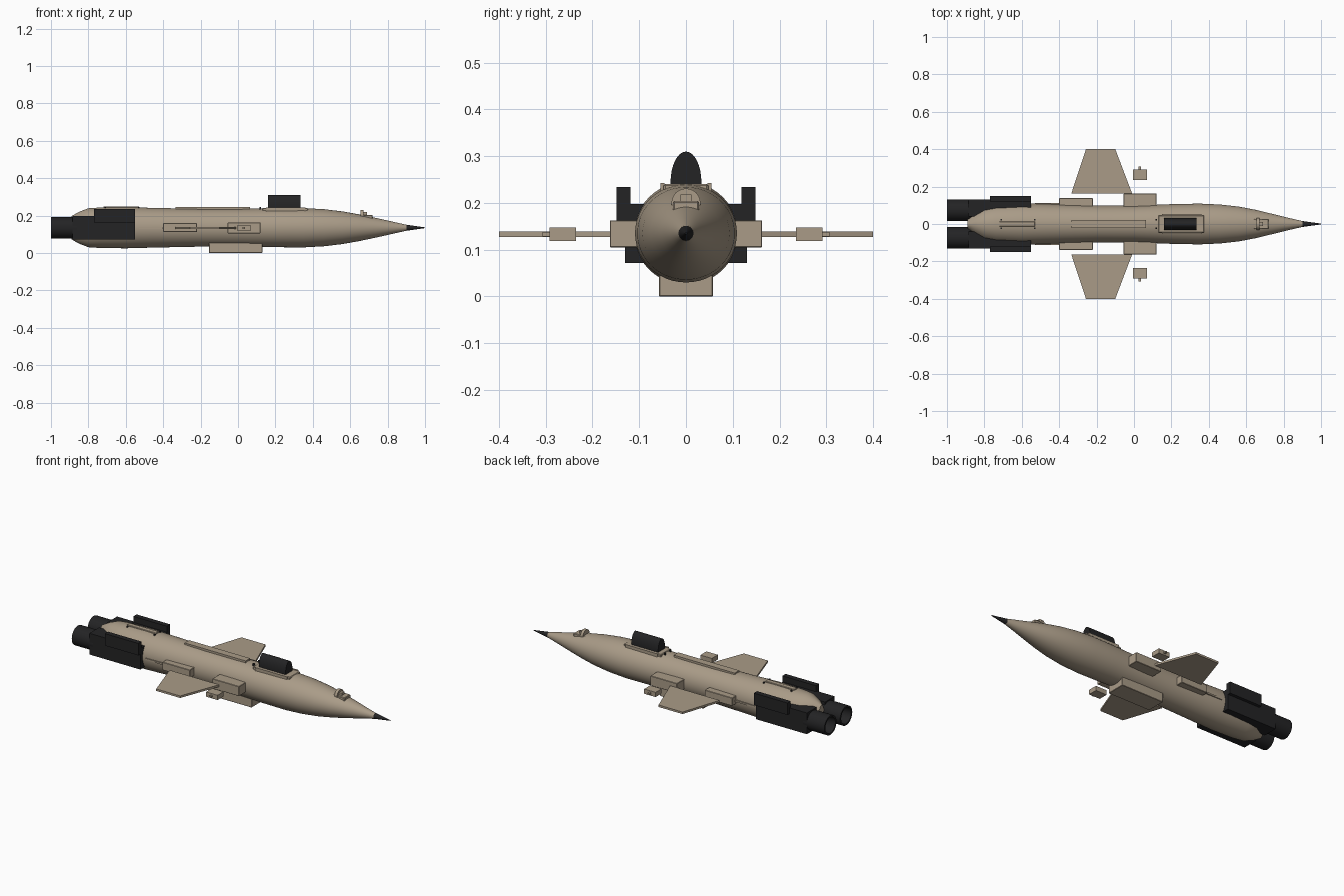
import bpy, bmesh, math
from mathutils import Vector

cube = bpy.data.objects.get("Cube")
if cube:
    bpy.data.objects.remove(cube, do_unlink=True)

AXIS = 0.135  # height of the body centreline


def material(name, rgb):
    m = bpy.data.materials.new(name)
    m.use_nodes = True
    m.diffuse_color = (*rgb, 1)
    node = next(n for n in m.node_tree.nodes if n.type == 'BSDF_PRINCIPLED')
    node.inputs["Base Color"].default_value = (*rgb, 1)
    node.inputs["Roughness"].default_value = 0.7
    return m


TAN = material("sand tan", (0.40, 0.33, 0.245))
BLACK = material("soot black", (0.017, 0.017, 0.018))


def finish(name, bm, mat, smooth=False):
    bmesh.ops.recalc_face_normals(bm, faces=bm.faces)
    mesh = bpy.data.meshes.new(name)
    bm.to_mesh(mesh)
    bm.free()
    mesh.materials.append(mat)
    ob = bpy.data.objects.new(name, mesh)
    bpy.context.collection.objects.link(ob)
    if smooth:
        bpy.ops.object.select_all(action='DESELECT')
        ob.select_set(True)
        bpy.context.view_layer.objects.active = ob
        bpy.ops.object.shade_smooth_by_angle(angle=math.radians(35))
    return ob


def loft(name, sections, mat, y=0, z=AXIS, sides=48):
    """Skin elliptical rings (x, half width, half height) along x."""
    bm = bmesh.new()
    rings = []
    for x, ry, rz in sections:
        angles = [2 * math.pi * i / sides for i in range(sides)]
        rings.append([bm.verts.new((x, y + ry * math.cos(a), z + rz * math.sin(a)))
                      for a in angles])
    for a, b in zip(rings, rings[1:]):
        for i in range(sides):
            j = (i + 1) % sides
            bm.faces.new((a[i], a[j], b[j], b[i]))
    bm.faces.new(rings[0])
    bm.faces.new(rings[-1])
    return finish(name, bm, mat, True)


def box(name, xs, ys, zs, mat, bevel=0.0):
    bm = bmesh.new()
    bmesh.ops.create_cube(bm, size=1)
    for v in bm.verts:
        v.co = Vector([lo + (c + 0.5) * (hi - lo) for c, (lo, hi) in zip(v.co, (xs, ys, zs))])
    if bevel:
        bmesh.ops.bevel(bm, geom=bm.edges[:], offset=bevel, segments=1, affect='EDGES')
    return finish(name, bm, mat)


def prism(name, outline, z0, z1, mat):
    """Extrude an (x, y) outline between two heights."""
    bm = bmesh.new()
    face = bm.faces.new([bm.verts.new((x, y, z0)) for x, y in outline])
    new = bmesh.ops.extrude_face_region(bm, geom=[face])["geom"]
    for v in new:
        if isinstance(v, bmesh.types.BMVert):
            v.co.z = z1
    return finish(name, bm, mat)


# Body with a slight waist, and the dark nose tip
loft("fuselage", [(-0.89, 0.025, 0.062), (-0.85, 0.065, 0.085), (-0.80, 0.092, 0.104),
                  (-0.74, 0.104, 0.108), (-0.60, 0.111, 0.110), (-0.45, 0.106, 0.106),
                  (-0.20, 0.098, 0.101), (0.0, 0.098, 0.101), (0.20, 0.106, 0.104),
                  (0.35, 0.109, 0.105), (0.46, 0.104, 0.099), (0.56, 0.093, 0.087),
                  (0.65, 0.076, 0.071), (0.74, 0.054, 0.052), (0.82, 0.034, 0.034),
                  (0.90, 0.016, 0.016)], TAN)
loft("nose_tip", [(0.90, 0.016, 0.016), (0.95, 0.009, 0.009), (1.0, 0.002, 0.002)], BLACK, sides=24)

# Dark canopy on its raised frame
loft("canopy", [(0.16, 0.033, 0.066), (0.335, 0.033, 0.066)], BLACK, z=0.244, sides=32)
box("canopy_frame", (0.13, 0.375), (-0.048, 0.048), (0.20, 0.241), TAN, 0.004)
for s in (-1, 1):
    y = s * 0.05
    box("canopy_rail", (0.15, 0.36), (y - 0.004, y + 0.004), (0.21, 0.243), TAN)

# Spine, belly intake and nose sensor
box("spine_fairing", (-0.335, 0.065), (-0.021, 0.021), (0.21, 0.246), TAN)
box("rear_spine", (-0.72, -0.53), (-0.014, 0.014), (0.22, 0.249), TAN, 0.002)
box("belly_intake", (-0.155, 0.13), (-0.058, 0.058), (0.0, 0.07), TAN, 0.002)
box("sensor_base", (0.64, 0.72), (-0.028, 0.028), (0.17, 0.204), TAN, 0.003)
loft("sensor_hood", [(0.655, 0.031, 0.031), (0.672, 0.031, 0.031)], TAN, z=0.2, sides=24)
box("sensor_lens", (0.67, 0.69), (-0.012, 0.012), (0.19, 0.218), TAN)

for s, side in ((1, "left"), (-1, "right")):
    def span(a, b):
        return tuple(sorted((s * a, s * b)))

    # Wing and the fairings next to it
    prism(side + "_wing", [(-0.335, s * 0.163), (-0.01, s * 0.163), (-0.10, s * 0.4),
                           (-0.257, s * 0.4)], 0.127, 0.139, TAN)
    box(side + "_front_fairing", (-0.055, 0.12), span(0.07, 0.163), (0.105, 0.163), TAN, 0.002)
    box(side + "_rear_fairing", (-0.40, -0.22), span(0.07, 0.138), (0.112, 0.16), TAN, 0.002)
    box(side + "_side_rail", (-0.53, -0.40), span(0.08, 0.112), (0.128, 0.138), TAN)

    # Small pod ahead of the wing
    box(side + "_pod", (-0.005, 0.07), span(0.235, 0.292), (0.119, 0.147), TAN)
    box(side + "_pod_pin", (0.025, 0.037), span(0.29, 0.307), (0.128, 0.138), TAN)

    # Engine block, upper plate and hollow nozzle
    box(side + "_engine_block", (-0.885, -0.55), span(0.04, 0.13), (0.072, 0.198), BLACK)
    box(side + "_engine_plate", (-0.77, -0.55), span(0.119, 0.149), (0.163, 0.234), BLACK)
    loft(side + "_nozzle", [(-0.94, 0.043, 0.043), (-1.0, 0.047, 0.047), (-1.0, 0.057, 0.057),
                            (-0.86, 0.057, 0.057)], BLACK, y=s * 0.074, sides=32)

    # Small studs along the back
    for x in (-0.71, -0.53, 0.12):
        box(side + "_stud", (x - 0.004, x + 0.004), span(0.02, 0.028), (0.22, 0.247), BLACK)
